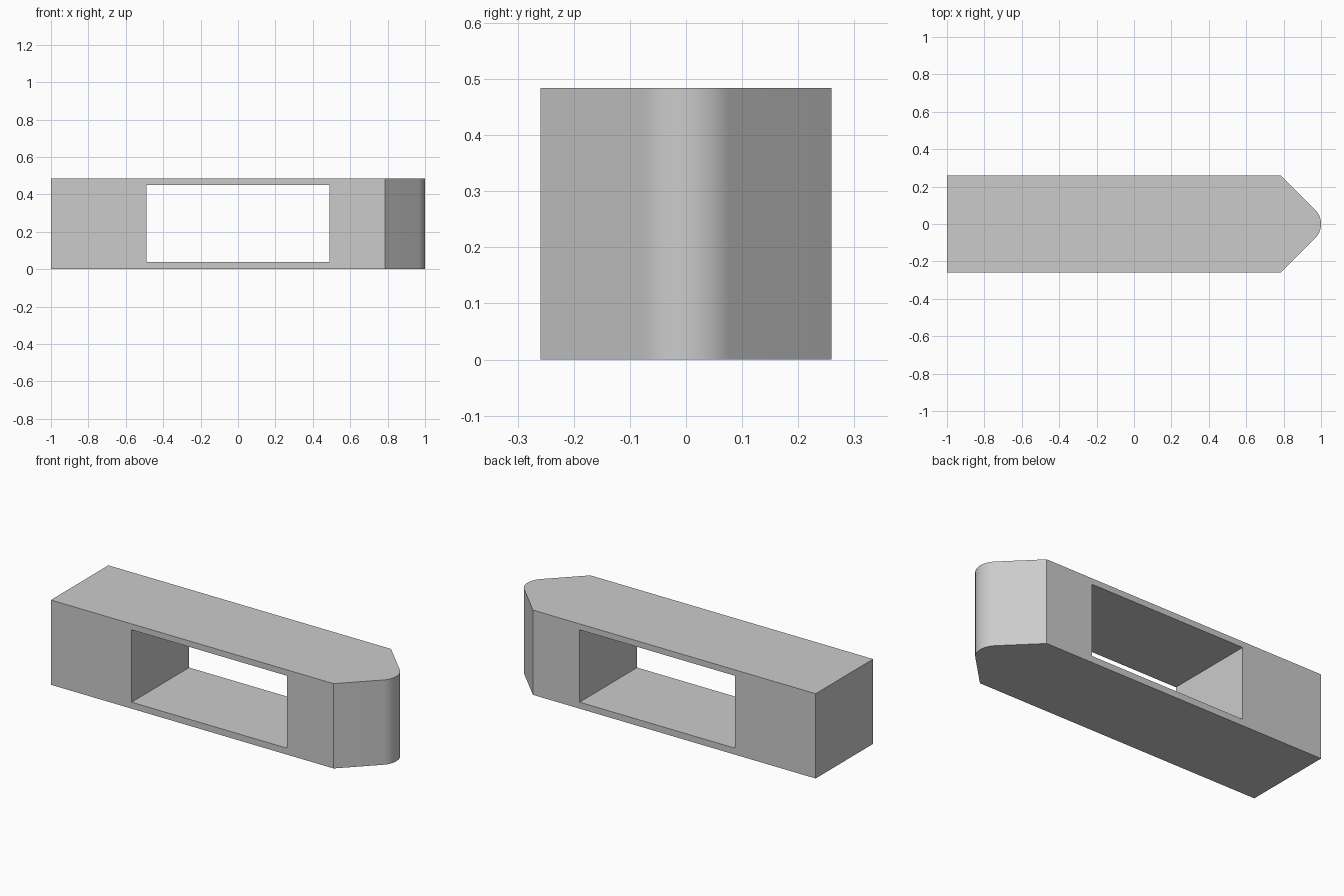
import bpy, bmesh
from math import sin, cos, radians, sqrt

cube = bpy.data.objects.get("Cube")
if cube:
    bpy.data.objects.remove(cube, do_unlink=True)

HALF_WIDTH, HEIGHT = 0.259, 0.484
SHOULDER, NOSE_RADIUS, STEPS = 0.785, 0.108, 16

grey = bpy.data.materials.new("plain grey")
grey.use_nodes = True
colour = (0.6, 0.6, 0.6, 1)
grey.diffuse_color = colour
grey.node_tree.nodes["Principled BSDF"].inputs["Base Color"].default_value = colour


def prism(name, outline, bottom, top):
    """Extrude a plan outline between two heights."""
    bm = bmesh.new()
    face = bm.faces.new([bm.verts.new((x, y, bottom)) for x, y in outline])
    ext = bmesh.ops.extrude_face_region(bm, geom=[face])
    verts = [v for v in ext["geom"] if isinstance(v, bmesh.types.BMVert)]
    bmesh.ops.translate(bm, verts=verts, vec=(0, 0, top - bottom))
    bmesh.ops.recalc_face_normals(bm, faces=bm.faces)
    mesh = bpy.data.meshes.new(name)
    bm.to_mesh(mesh)
    bm.free()
    mesh.materials.append(grey)
    obj = bpy.data.objects.new(name, mesh)
    bpy.context.collection.objects.link(obj)
    return obj


# Body: long bar with a rounded, 45 degree pointed nose
centre = 1 - NOSE_RADIUS
angles = [radians(-45 + 90 * i / STEPS) for i in range(STEPS + 1)]
nose = [(centre + NOSE_RADIUS * cos(a), NOSE_RADIUS * sin(a)) for a in angles]
outline = [(-1, -HALF_WIDTH), (SHOULDER, -HALF_WIDTH), *nose,
           (SHOULDER, HALF_WIDTH), (-1, HALF_WIDTH)]
body = prism("body", outline, 0, HEIGHT)

# Rectangular window cut straight through from front to back
window = prism("window_cutter",
               [(-0.49, -0.5), (0.49, -0.5), (0.49, 0.5), (-0.49, 0.5)], 0.037, 0.45)
window.hide_render = True
cut = body.modifiers.new("window", 'BOOLEAN')
cut.operation, cut.solver, cut.object = 'DIFFERENCE', 'EXACT', window

bpy.ops.object.select_all(action='DESELECT')
body.select_set(True)
bpy.context.view_layer.objects.active = body
bpy.ops.object.modifier_apply(modifier=cut.name)
bpy.data.objects.remove(window, do_unlink=True)

# Smooth nose, crisp edges elsewhere
bpy.ops.object.shade_smooth_by_angle(angle=radians(30))
